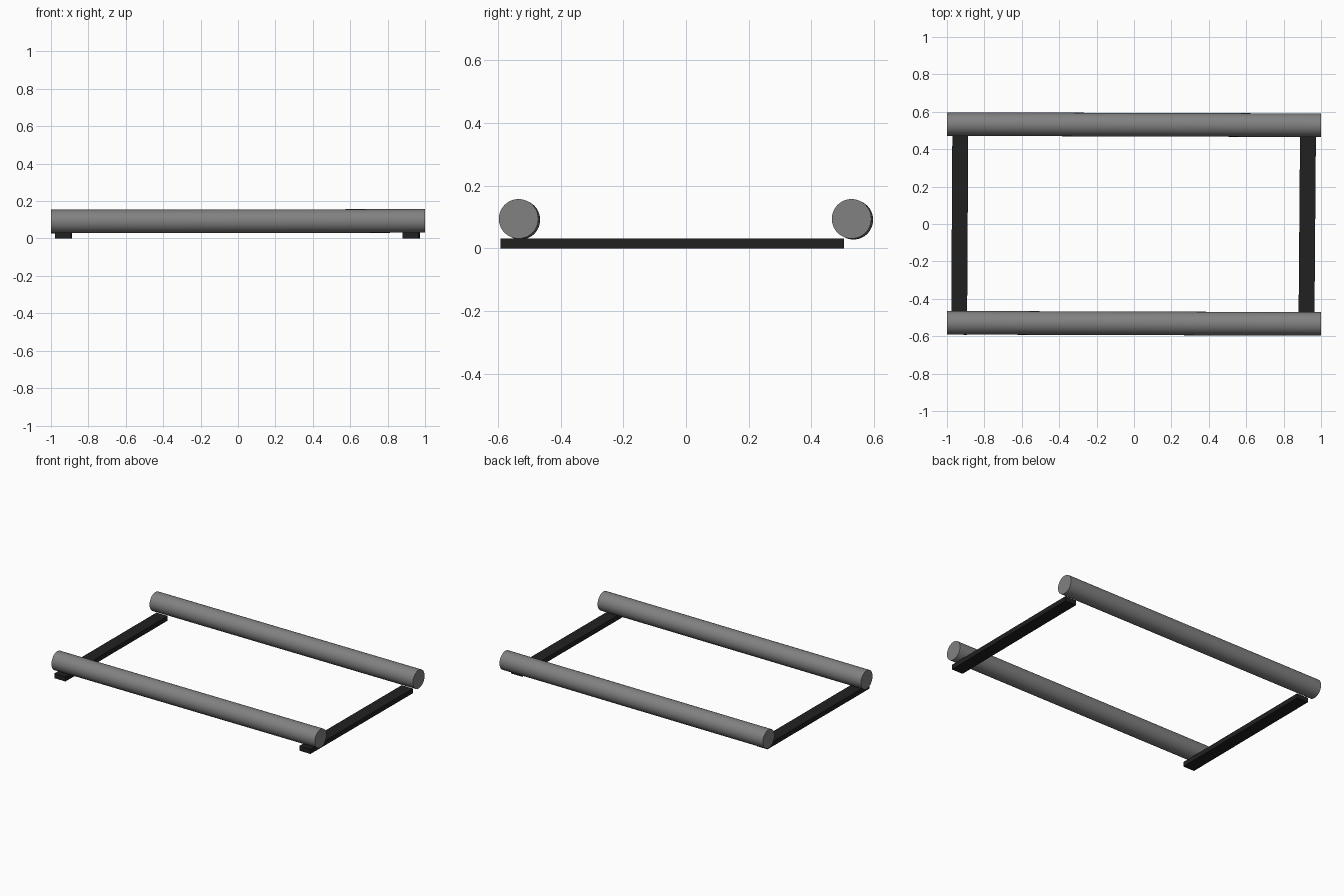
import bpy, math
from mathutils import Vector

if "Cube" in bpy.data.objects:
    bpy.data.objects.remove(bpy.data.objects["Cube"])


def material(name, value):
    m = bpy.data.materials.new(name)
    m.diffuse_color = (value, value, value, 1)
    m.use_nodes = True
    m.node_tree.nodes["Principled BSDF"].inputs["Base Color"].default_value = m.diffuse_color
    return m


dark = material("dark_rubber", 0.015)
grey = material("grey_metal", 0.22)


def tube(name, a, b, radius):
    """Round rail between two end centres."""
    a, b = Vector(a), Vector(b)
    bpy.ops.mesh.primitive_cylinder_add(vertices=48, radius=radius, depth=(b - a).length,
                                        location=(a + b) / 2)
    ob = bpy.context.object
    ob.name = name
    ob.rotation_euler = (b - a).to_track_quat('Z', 'Y').to_euler()
    ob.data.materials.append(grey)
    bpy.ops.object.shade_smooth_by_angle(angle=math.radians(30))


def bar(name, x, yaw):
    """Flat cross bar lying on the ground."""
    bpy.ops.mesh.primitive_cube_add(size=1, location=(x, -0.044, 0.016))
    ob = bpy.context.object
    ob.name = name
    ob.scale = (0.085, 1.096, 0.032)
    ob.rotation_euler.z = yaw
    ob.data.materials.append(dark)


# Two long rails, very slightly askew
tube("back_rail", (-1, 0.534, 0.091), (1, 0.528, 0.094), 0.063)
tube("front_rail", (-1, -0.528, 0.091), (1, -0.534, 0.094), 0.063)

# Two cross bars under the rails
bar("left_cross_bar", -0.932, -0.006)
bar("right_cross_bar", 0.926, -0.008)
